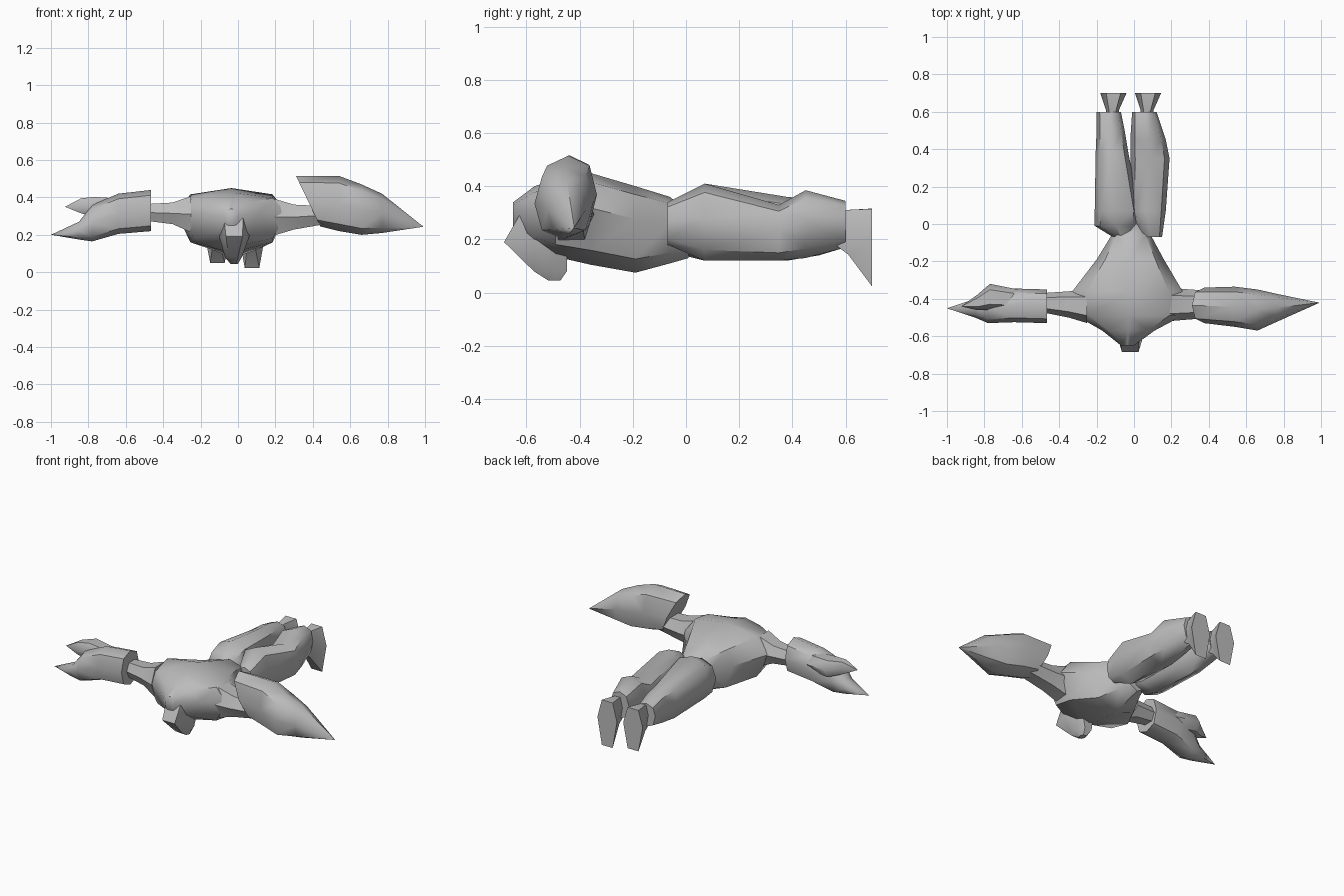
import bpy, bmesh, math
from mathutils import Vector

grey = bpy.data.materials.new("plain grey")
grey.diffuse_color = (0.5, 0.5, 0.5, 1)


def loft(name, axis, sections, sides=8, mid=0.5, shear=0.0, power=0.85):
    """Skin rings along an axis. Section: position, low/high of the other two axes.
    mid = height of the widest line, shear = shift of the first ring along the axis."""
    bm = bmesh.new()
    rings = []
    for n, (p, u0, u1, v0, v1) in enumerate(sections):
        ring = []
        for i in range(sides):
            a = 2 * math.pi * i / sides
            c, s = math.cos(a), math.sin(a)
            c = math.copysign(abs(c) ** power, c)
            s = math.copysign(abs(s) ** power, s)
            u = (u0 + u1) / 2 + c * (u1 - u0) / 2
            vm = v0 + (v1 - v0) * mid
            v = vm + s * ((v1 - vm) if s > 0 else (vm - v0))
            q = p + (shear * s if n == 0 else 0)
            co = {"x": (q, u, v), "y": (u, q, v), "z": (u, v, q)}[axis]
            ring.append(bm.verts.new(co))
        rings.append(ring)
    for a, b in zip(rings, rings[1:]):
        for i in range(sides):
            j = (i + 1) % sides
            bm.faces.new((a[i], a[j], b[j], b[i]))
    bm.faces.new(rings[0])
    bm.faces.new(rings[-1])
    bmesh.ops.remove_doubles(bm, verts=bm.verts, dist=0.002)
    bmesh.ops.triangulate(bm, faces=[f for f in bm.faces if len(f.verts) == 4])
    bmesh.ops.recalc_face_normals(bm, faces=bm.faces)
    mesh = bpy.data.meshes.new(name)
    bm.to_mesh(mesh)
    bm.free()
    ob = bpy.data.objects.new(name, mesh)
    bpy.context.collection.objects.link(ob)
    mesh.materials.append(grey)
    bpy.ops.object.select_all(action='DESELECT')
    ob.select_set(True)
    bpy.context.view_layer.objects.active = ob
    bpy.ops.object.shade_smooth_by_angle(angle=math.radians(50))
    return ob


# Torso: broad shoulders tapering to the waist
loft("torso", "y", [
    (-0.65, -0.07, 0.00, 0.24, 0.34),
    (-0.57, -0.17, 0.11, 0.17, 0.40),
    (-0.49, -0.31, 0.26, 0.135, 0.425),
    (-0.36, -0.33, 0.26, 0.105, 0.45),
    (-0.19, -0.20, 0.16, 0.075, 0.40),
    (-0.06, -0.12, 0.09, 0.11, 0.36),
    (0.01, -0.08, 0.05, 0.13, 0.30)], mid=0.62)

# Head hanging below the front of the shoulders
loft("head", "z", [
    (0.32, -0.12, 0.07, -0.62, -0.45),
    (0.19, -0.10, 0.06, -0.70, -0.43),
    (0.08, -0.07, 0.02, -0.58, -0.44),
    (0.045, -0.04, 0.0, -0.52, -0.47)], sides=6)

# Arms
loft("right_arm", "x", [
    (0.18, -0.52, -0.34, 0.18, 0.41),
    (0.30, -0.51, -0.35, 0.22, 0.37),
    (0.46, -0.50, -0.36, 0.25, 0.36)], sides=6)
loft("left_arm", "x", [
    (-0.25, -0.53, -0.35, 0.20, 0.42),
    (-0.35, -0.50, -0.36, 0.25, 0.38),
    (-0.50, -0.47, -0.37, 0.27, 0.37)], sides=6)

# Hands: a slanted cuff running to a point, and a cuff with two points
loft("right_hand", "x", [
    (0.375, -0.53, -0.34, 0.245, 0.515),
    (0.54, -0.55, -0.335, 0.22, 0.515),
    (0.66, -0.57, -0.35, 0.20, 0.47),
    (0.77, -0.52, -0.375, 0.21, 0.42),
    (0.99, -0.422, -0.42, 0.243, 0.245)], shear=-0.065)
loft("left_hand", "x", [
    (-0.465, -0.53, -0.35, 0.22, 0.44),
    (-0.64, -0.525, -0.345, 0.205, 0.42),
    (-0.78, -0.53, -0.37, 0.165, 0.36),
    (-0.85, -0.50, -0.40, 0.175, 0.27),
    (-1.0, -0.451, -0.45, 0.20, 0.201)])
loft("left_thumb", "x", [
    (-0.62, -0.46, -0.35, 0.28, 0.40),
    (-0.77, -0.46, -0.32, 0.29, 0.41),
    (-0.84, -0.46, -0.38, 0.31, 0.40),
    (-0.925, -0.441, -0.44, 0.35, 0.351)], sides=6)

# Baggy legs with open-looking cuffs
loft("left_leg", "y", [
    (-0.09, -0.08, -0.03, 0.24, 0.33),
    (-0.01, -0.21, 0.02, 0.14, 0.37),
    (0.07, -0.21, 0.03, 0.12, 0.41),
    (0.38, -0.205, -0.03, 0.12, 0.36),
    (0.50, -0.20, -0.05, 0.14, 0.35),
    (0.60, -0.20, -0.07, 0.17, 0.32)], mid=0.55)
loft("right_leg", "y", [
    (-0.07, 0.04, 0.15, 0.18, 0.34),
    (0.07, -0.02, 0.17, 0.12, 0.41),
    (0.35, -0.02, 0.19, 0.12, 0.33),
    (0.45, -0.02, 0.17, 0.13, 0.385),
    (0.60, -0.01, 0.12, 0.17, 0.345)], mid=0.55)

# Feet flaring out of the cuffs into flat soles
for name, cx, low in (("left_foot", -0.11, 0.03), ("right_foot", 0.075, 0.0)):
    loft(name, "y", [
        (0.55, cx - 0.04, cx + 0.03, 0.18, 0.30),
        (0.61, cx - 0.04, cx + 0.03, 0.13, 0.32),
        (0.70, cx - 0.07, cx + 0.07, low, 0.33)], sides=6, mid=0.6)
